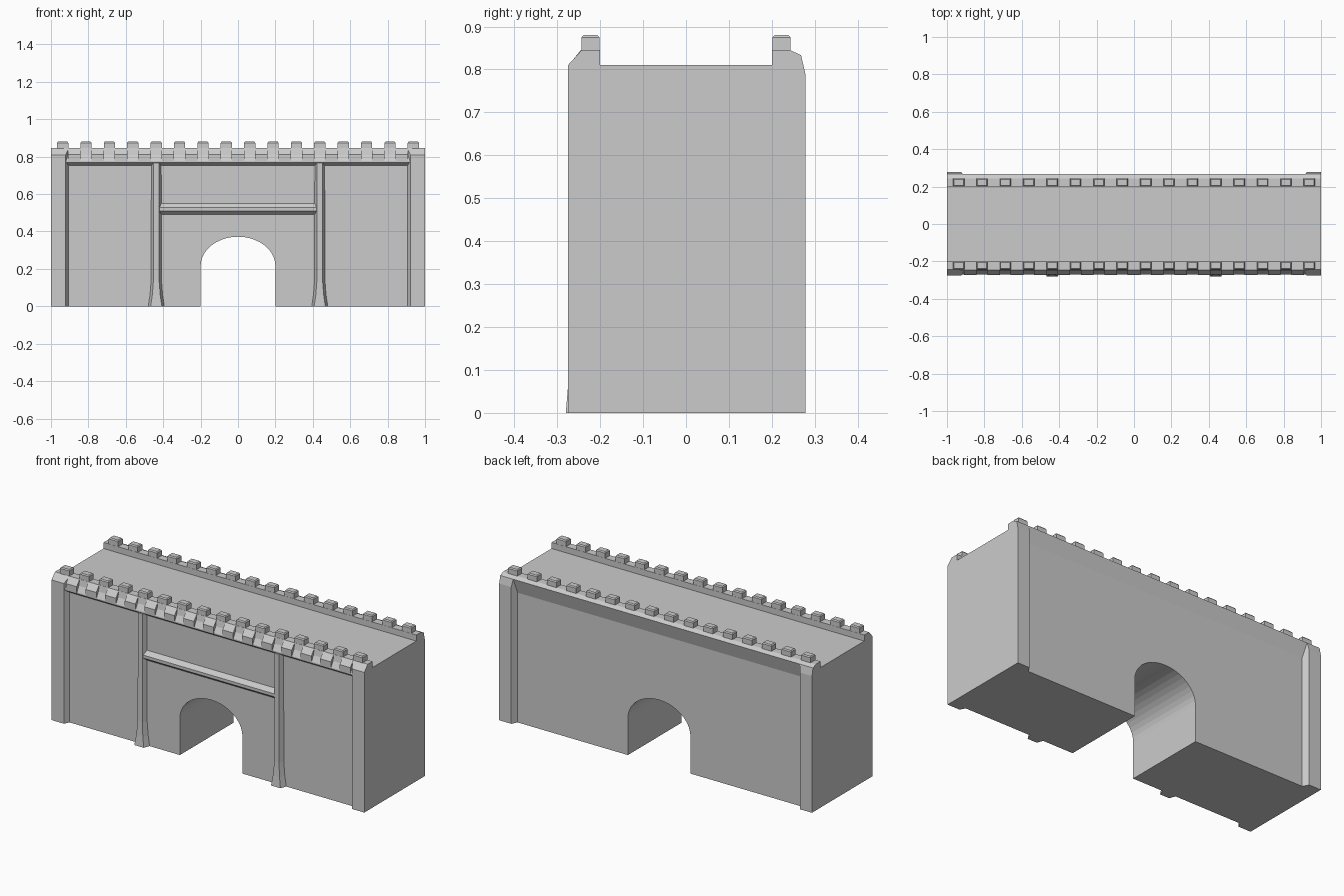
import bpy, bmesh, math

if "Cube" in bpy.data.objects:
    bpy.data.objects.remove(bpy.data.objects["Cube"])

WALL = 0.245    # wall plane distance from centre, front and back


def loft(bm, rings):
    """Skin a list of equal-length point rings and cap both ends."""
    vs = [[bm.verts.new(p) for p in r] for r in rings]
    n = len(vs[0])
    for a, b in zip(vs, vs[1:]):
        for i in range(n):
            j = (i + 1) % n
            bm.faces.new((a[i], a[j], b[j], b[i]))
    bm.faces.new(vs[0])
    bm.faces.new(vs[-1][::-1])


def finish(name, bm):
    bmesh.ops.recalc_face_normals(bm, faces=bm.faces)
    me = bpy.data.meshes.new(name)
    bm.to_mesh(me)
    bm.free()
    ob = bpy.data.objects.new(name, me)
    bpy.context.collection.objects.link(ob)
    return ob


def along_x(bm, profile, x0, x1):
    """Extrude a (y, z) profile from x0 to x1."""
    loft(bm, [[(x, y, z) for y, z in profile] for x in (x0, x1)])


# Main wall block with arched passage
bm = bmesh.new()
seg = 20
arch = [(-0.2 * math.cos(math.pi * i / seg), 0.215 + 0.157 * math.sin(math.pi * i / seg))
        for i in range(seg + 1)]
outline = [(-1, 0), (-0.2, 0)] + arch + [(0.2, 0), (1, 0), (1, 0.81), (-1, 0.81)]
loft(bm, [[(x, y, z) for x, z in outline] for y in (-WALL, WALL)])
finish("gate_wall", bm)

# Parapets: front with ledge, back with flared overhang
bm = bmesh.new()
along_x(bm, [(-0.2, 0.81), (-0.2, 0.845), (-0.245, 0.845), (-0.252, 0.81),
             (-0.27, 0.778), (-0.27, 0.77), (-WALL, 0.752), (-WALL, 0.81)], -0.93, 0.93)
finish("front_parapet", bm)
bm = bmesh.new()
along_x(bm, [(0.2, 0.81), (0.2, 0.845), (0.243, 0.845), (0.268, 0.833),
             (WALL, 0.75), (WALL, 0.81)], -0.93, 0.93)
finish("back_parapet", bm)

# Sloped corbel blocks between the front merlons
bm = bmesh.new()
for i in range(15):
    x = -0.875 + 0.125 * i
    along_x(bm, [(-0.235, 0.845), (-0.245, 0.845), (-0.272, 0.812),
                 (-0.272, 0.776), (-0.235, 0.776)], x - 0.034, x + 0.034)
finish("front_corbels", bm)

# Merlons with slightly chamfered tops
for side, name in ((-1, "front_merlons"), (1, "back_merlons")):
    bm = bmesh.new()
    for i in range(16):
        x = -0.9375 + 0.125 * i
        rings = []
        for z, d in ((0.84, 0), (0.874, 0), (0.88, 0.005)):
            hx, hy = 0.03 - d, 0.0215 - d
            rings.append([(x + sx * hx, side * 0.2225 + sy * hy, z)
                          for sx, sy in ((-1, -1), (1, -1), (1, 1), (-1, 1))])
        loft(bm, rings)
    finish(name, bm)

# Corner pilasters with a bevelled inner edge
front = [(-WALL, 0), (-WALL, 0.81), (-0.2, 0.81), (-0.2, 0.845), (-0.243, 0.845),
         (-0.275, 0.81), (-0.275, 0)]
back = [(WALL, 0), (WALL, 0.81), (0.2, 0.81), (0.2, 0.845), (0.243, 0.845),
        (0.268, 0.833), (0.278, 0.79), (0.278, 0)]
for prof, name in ((front, "front_pilasters"), (back, "back_pilasters")):
    bm = bmesh.new()
    for s in (-1, 1):
        loft(bm, [[(s * (0.905 + 0.55 * (abs(y) - WALL)), y, z) for y, z in prof],
                  [(s, y, z) for y, z in prof]])
    finish(name, bm)

# Buttresses beside the gate, flared at the foot
bm = bmesh.new()
for c in (-0.437, 0.437):
    rings = []
    for z, w, y in ((0, 0.045, 0.28), (0.06, 0.036, 0.275), (0.14, 0.03, 0.271), (0.765, 0.029, 0.27)):
        rings.append([(c - w, -WALL + 0.005, z), (c - w + 0.015, -y, z),
                      (c + w - 0.015, -y, z), (c + w, -WALL + 0.005, z)])
    loft(bm, rings)
finish("buttresses", bm)

# Horizontal moulding above the arch
bm = bmesh.new()
along_x(bm, [(-0.24, 0.55), (-WALL, 0.55), (-0.266, 0.527), (-0.266, 0.51),
             (-WALL, 0.492), (-0.24, 0.492)], -0.42, 0.42)
finish("arch_moulding", bm)
